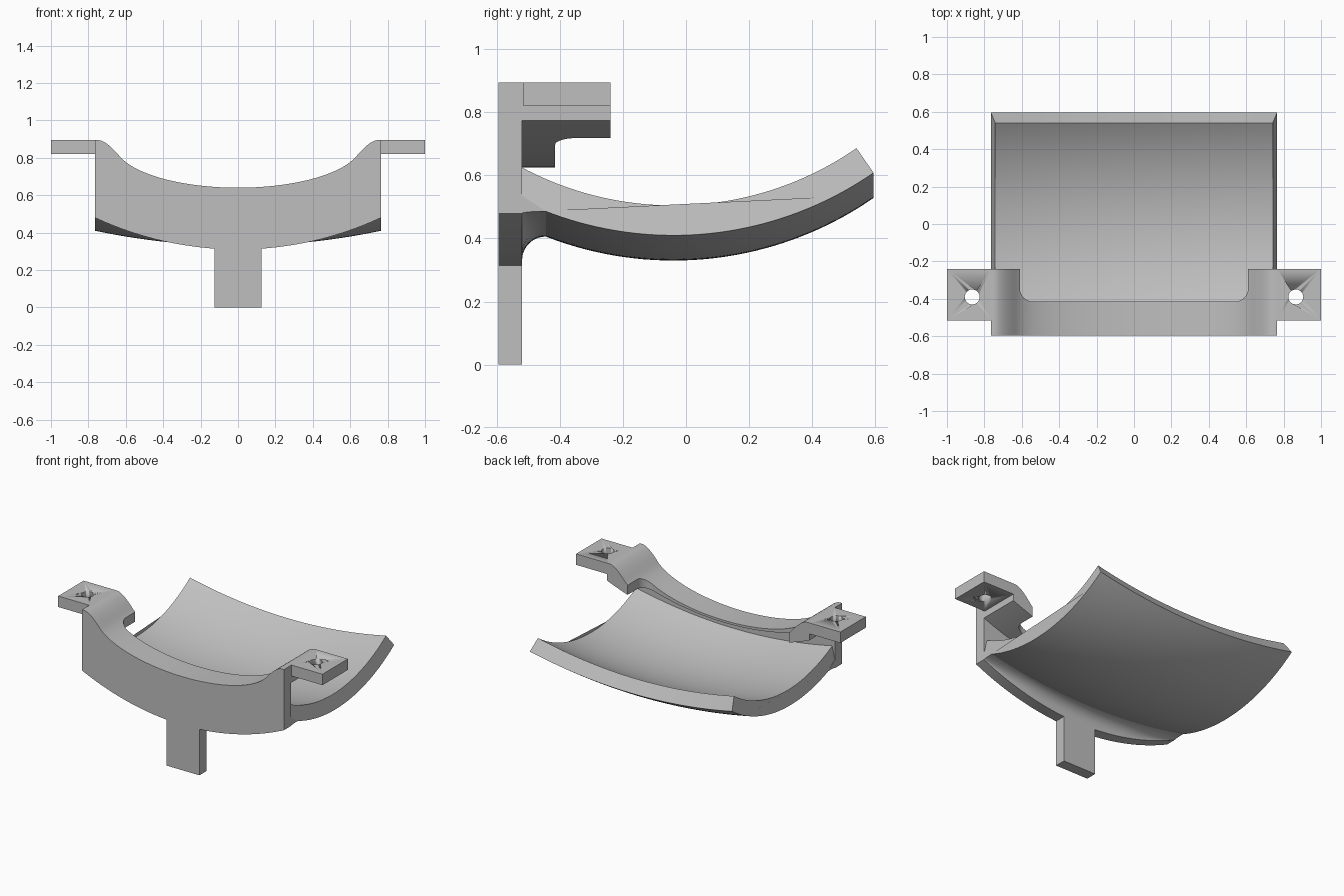
import bpy, bmesh, math

cube = bpy.data.objects.get("Cube")
if cube:
    bpy.data.objects.remove(cube, do_unlink=True)

grey = bpy.data.materials.new("plain_grey")
grey.use_nodes = True
grey.diffuse_color = (0.52, 0.52, 0.52, 1)
grey.node_tree.nodes["Principled BSDF"].inputs["Base Color"].default_value = grey.diffuse_color

HALF = 0.765                       # half width of plate and scoop
FRONT, BACK = -0.595, -0.52        # front plate faces


def finish(name, bm):
    bmesh.ops.recalc_face_normals(bm, faces=bm.faces[:])
    mesh = bpy.data.meshes.new(name)
    bm.to_mesh(mesh)
    bm.free()
    mesh.materials.append(grey)
    obj = bpy.data.objects.new(name, mesh)
    bpy.context.collection.objects.link(obj)
    bpy.ops.object.select_all(action='DESELECT')
    obj.select_set(True)
    bpy.context.view_layer.objects.active = obj
    bpy.ops.object.shade_smooth_by_angle(angle=math.radians(30))
    return obj


def loft(name, rings):
    """Closed solid through rings that all have the same point count."""
    bm = bmesh.new()
    loops = [[bm.verts.new(p) for p in ring] for ring in rings]
    n = len(loops[0])
    for a, b in zip(loops, loops[1:]):
        for i in range(n):
            j = (i + 1) % n
            bm.faces.new((a[i], a[j], b[j], b[i]))
    bm.faces.new(loops[0])
    bm.faces.new(loops[-1])
    return finish(name, bm)


def box(name, lo, hi):
    return loft(name, [[(x, lo[1], lo[2]), (x, hi[1], lo[2]), (x, hi[1], hi[2]), (x, lo[1], hi[2])]
                       for x in (lo[0], hi[0])])


def arc(x, z, rise):
    """Circular arc with lowest point z, rising by rise at the half width."""
    r = (HALF ** 2 + rise ** 2) / (2 * rise)
    return z + r - math.sqrt(r * r - x * x)


def plate_bottom(x):
    return arc(x, 0.31, 0.17)


def lip_bottom(x):
    return arc(x, 0.625, 0.15)


def sag(x):
    return arc(x, 0, 0.08)


# Top edge of the plate: elliptical dip, then a rounded shoulder
def dip(x):
    return (x, 0.64 + 0.235 * (1 - math.sqrt(1 - (x / 0.66) ** 2)))


middle = [dip(0.03 * i) for i in range(19)]
middle += [dip(0.54 + 0.07 * math.sin(k * math.pi / 16)) for k in range(1, 9)]
shoulder = [middle[-1], dip(0.62)]
p0, p1, p2 = dip(0.63), (0.705, 0.895), (0.75, 0.895)
for k in range(11):
    t = k / 10
    shoulder.append(tuple((1 - t) ** 2 * a + 2 * t * (1 - t) * b + t * t * c
                          for a, b, c in zip(p0, p1, p2)))
shoulder.append((HALF, 0.895))


def mirrored(points):
    return [(-x, z) for x, z in reversed(points[1:])] + points


def section(x, y0, y1, z0, z1):
    return [(x, y0, z0), (x, y1, z0), (x, y1, z1), (x, y0, z1)]


# Front plate and its stem
loft("front_plate", [section(x, FRONT, BACK, plate_bottom(x), z)
                     for x, z in mirrored(middle + shoulder[1:])])
box("stem", (-0.125, FRONT, 0), (0.125, BACK, 0.32))


# Lip behind the plate, with rounded inside corners
def lip_back(x):
    over = abs(x) - 0.54
    if over <= 0:
        return -0.415
    return -0.345 - math.sqrt(max(0, 0.07 ** 2 - over ** 2))


loft("top_lip", [section(x, BACK, lip_back(x), lip_bottom(x), z) for x, z in mirrored(middle)])

# Shoulder pads and drilled mounting ears
for side, label in ((1, "left"), (-1, "right")):
    loft(label + "_shoulder", [section(side * x, BACK, -0.24, lip_bottom(x), z) for x, z in shoulder])
    ear = box(label + "_ear", (side * HALF, -0.515, 0.82), (side, -0.24, 0.895))
    bm = bmesh.new()
    bmesh.ops.create_cone(bm, cap_ends=True, segments=40, radius1=0.04, radius2=0.04, depth=0.4)
    cutter = finish("hole_cutter", bm)
    cutter.location = (side * 0.865, -0.39, 0.86)
    cutter.hide_render = True
    mod = ear.modifiers.new("hole", 'BOOLEAN')
    mod.operation = 'DIFFERENCE'
    mod.solver = 'EXACT'
    mod.object = cutter
    bpy.context.view_layer.objects.active = ear
    bpy.ops.object.modifier_apply(modifier="hole")
    bpy.data.objects.remove(cutter, do_unlink=True)

# Scoop: a curved section carried along a shallow cross arc
CY, CZ, OUTER, INNER = -0.04, 1.525, 1.115, 1.02
STEPS = 40
END = 0.606


def scoop_curve(r):
    start = -math.asin((CY - BACK + 0.01) / r)
    angles = [start + (END - start) * i / STEPS for i in range(STEPS + 1)]
    return [(CY + r * math.sin(a), CZ - r * math.cos(a)) for a in angles]


rings = []
for i in range(-20, 21):
    t = i / 20
    drop = sag(HALF * t) - sag(HALF)
    low = [(HALF * t, y, z + drop) for y, z in scoop_curve(OUTER)]
    high = [(0.742 * t, y, z + drop) for y, z in scoop_curve(INNER)]
    rings.append(low + high[::-1])
loft("scoop", rings)

# Concave fillet under the scoop, against the plate
WIDTH = 0.075
rings = []
for i in range(-20, 21):
    x = HALF * i / 20
    y1 = BACK + WIDTH
    z1 = CZ - math.sqrt(OUTER ** 2 - (y1 - CY) ** 2) + sag(x) - sag(HALF)
    z0 = max(plate_bottom(x), z1 - WIDTH)
    ring = [(x, BACK, z1 + 0.05)]
    for k in range(11):
        a = k * math.pi / 20
        ring.append((x, BACK + WIDTH * (1 - math.cos(a)), z0 + (z1 - z0) * math.sin(a)))
    rings.append(ring)
loft("scoop_fillet", rings)
